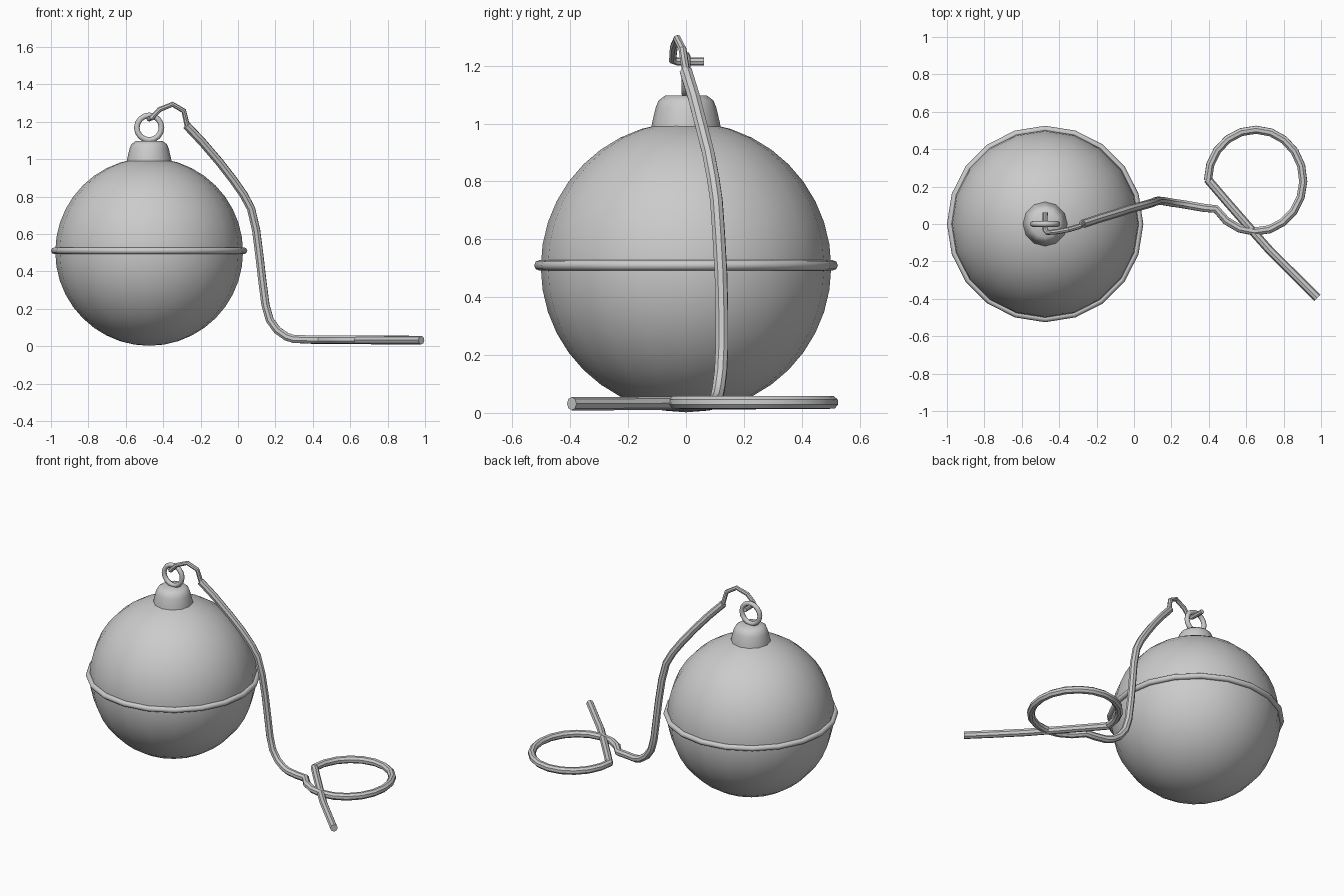
import bpy, bmesh
from math import sin, cos, pi, radians

if "Cube" in bpy.data.objects:
    bpy.data.objects.remove(bpy.data.objects["Cube"])

CX = -0.475  # ball axis


def smooth(obj, angle=40):
    bpy.ops.object.select_all(action='DESELECT')
    obj.select_set(True)
    bpy.context.view_layer.objects.active = obj
    bpy.ops.object.shade_smooth_by_angle(angle=radians(angle))


def tube(name, pts, radius):
    cu = bpy.data.curves.new(name, 'CURVE')
    cu.dimensions = '3D'
    cu.bevel_depth = radius
    cu.bevel_resolution = 2
    cu.use_fill_caps = True
    sp = cu.splines.new('POLY')
    sp.points.add(len(pts) - 1)
    for p, co in zip(sp.points, pts):
        p.co = (*co, 1)
    obj = bpy.data.objects.new(name, cu)
    bpy.context.collection.objects.link(obj)
    bpy.ops.object.select_all(action='DESELECT')
    obj.select_set(True)
    bpy.context.view_layer.objects.active = obj
    bpy.ops.object.convert(target='MESH')
    smooth(bpy.context.object)


def torus(name, loc, major, minor, segs, rot=(0, 0, 0)):
    bpy.ops.mesh.primitive_torus_add(location=loc, rotation=rot, major_radius=major,
                                     minor_radius=minor, major_segments=segs, minor_segments=8)
    bpy.context.object.name = name
    smooth(bpy.context.object, 60)


# Ball
bpy.ops.mesh.primitive_uv_sphere_add(segments=20, ring_count=20, radius=0.502,
                                     location=(CX, 0, 0.504))
bpy.context.object.name = "ball"
smooth(bpy.context.object)

# Seam band around the equator
torus("seam_band", (CX, 0, 0.51), 0.507, 0.018, 20)

# Neck cap on top of the ball, lathed
profile = [(0.121, 0.96), (0.118, 1.0), (0.105, 1.055), (0.095, 1.08), (0.072, 1.097)]
n = 12
bm = bmesh.new()
rings = [[bm.verts.new((CX + r * cos(2 * pi * i / n), r * sin(2 * pi * i / n), z))
          for i in range(n)] for r, z in profile]
for a, b in zip(rings, rings[1:]):
    for i in range(n):
        j = (i + 1) % n
        bm.faces.new((a[i], a[j], b[j], b[i]))
bm.faces.new(rings[-1])
bm.faces.new(rings[0][::-1])
me = bpy.data.meshes.new("neck_cap")
bm.to_mesh(me)
bm.free()
cap = bpy.data.objects.new("neck_cap", me)
bpy.context.collection.objects.link(cap)
smooth(cap)

# Hanging ring
torus("hanging_ring", (CX, 0, 1.168), 0.066, 0.015, 16, (pi / 2, 0, 0))

# Wire hook through the ring
tube("wire_hook", [(CX, 0.062, 1.215), (CX, -0.03, 1.215), (-0.462, -0.046, 1.22),
                   (-0.42, -0.042, 1.265), (-0.35, -0.03, 1.293), (-0.29, -0.012, 1.258),
                   (-0.272, 0, 1.18)], 0.014)

# Cord hanging over the ball and coiling on the floor
cord = [(-0.275, 0, 1.18), (-0.19, 0.028, 1.09), (-0.10, 0.055, 0.985), (-0.03, 0.078, 0.895),
        (0.03, 0.094, 0.81), (0.07, 0.105, 0.735), (0.097, 0.113, 0.62), (0.115, 0.121, 0.48),
        (0.13, 0.124, 0.35), (0.147, 0.124, 0.22), (0.17, 0.12, 0.14), (0.21, 0.113, 0.085),
        (0.26, 0.106, 0.05), (0.30, 0.099, 0.038), (0.375, 0.086, 0.036)]
for i in range(19):
    a = radians(214 + i * (326 / 18))
    cord.append((0.65 + 0.255 * cos(a), 0.232 + 0.272 * sin(a), 0.036))
tube("cord", cord, 0.023)

# Loose tail of the cord
tube("cord_tail", [(0.393, 0.24, 0.034), (0.50, 0.115, 0.034), (0.62, -0.022, 0.034),
                   (0.72, -0.135, 0.033), (0.85, -0.265, 0.032), (0.98, -0.395, 0.032)], 0.023)
